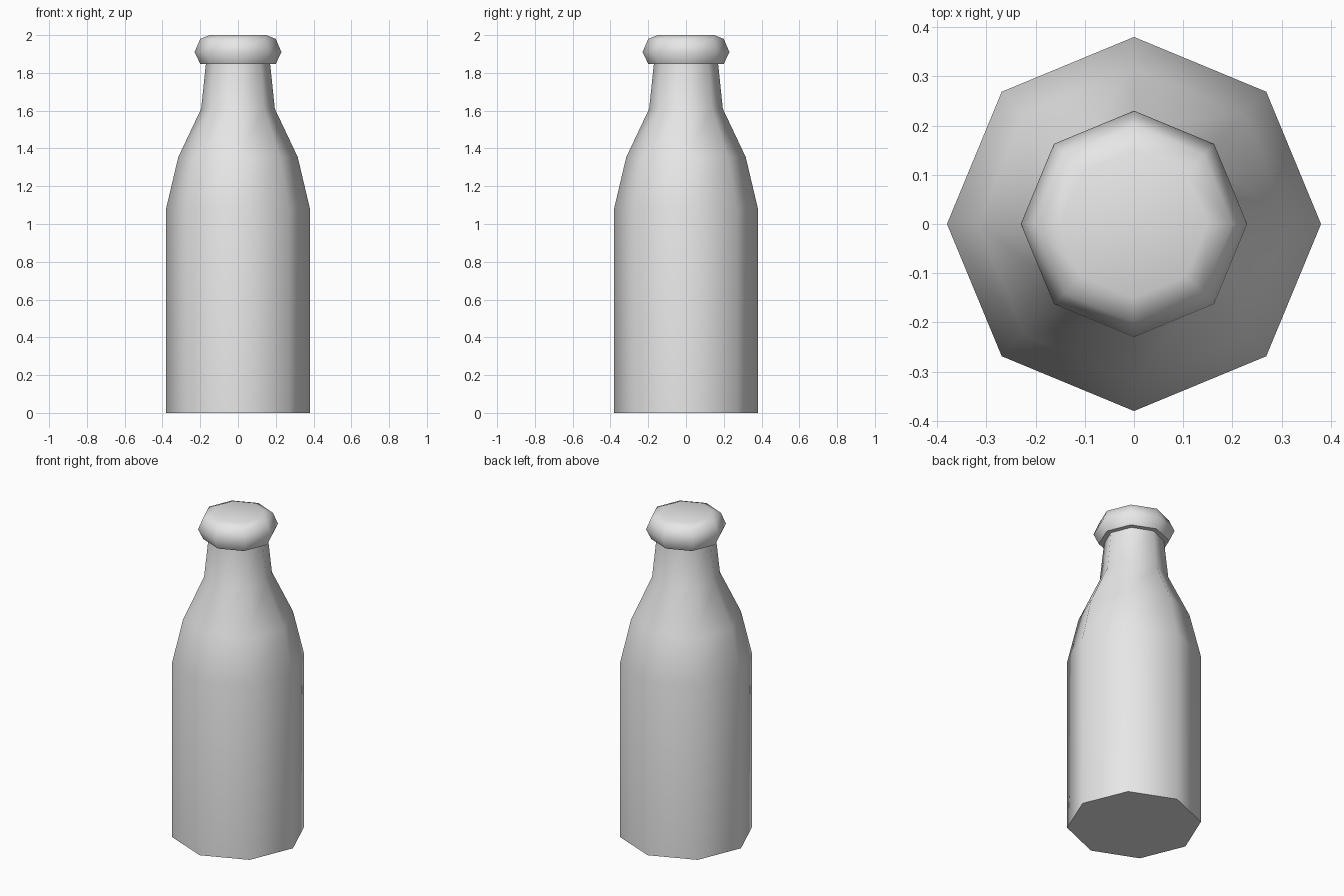
import bpy
import bmesh
from math import cos, sin, tau, radians

SIDES = 8

cube = bpy.data.objects.get("Cube")
if cube:
    bpy.data.objects.remove(cube, do_unlink=True)

grey = bpy.data.materials.new("light_grey")
grey.use_nodes = True
colour = (0.8, 0.8, 0.8, 1)
grey.diffuse_color = colour
grey.node_tree.nodes["Principled BSDF"].inputs["Base Color"].default_value = colour


def turned_part(name, profile):
    """Turn a (radius, height) profile into a closed eight-sided solid."""
    bm = bmesh.new()
    rings = [[bm.verts.new((r * cos(tau * i / SIDES), r * sin(tau * i / SIDES), z))
              for i in range(SIDES)] for r, z in profile]
    for low, high in zip(rings, rings[1:]):
        for i in range(SIDES):
            j = (i + 1) % SIDES
            bm.faces.new((low[i], low[j], high[j], high[i]))
    bm.faces.new(rings[0][::-1])
    bm.faces.new(rings[-1])
    mesh = bpy.data.meshes.new(name)
    bm.to_mesh(mesh)
    bm.free()
    mesh.materials.append(grey)
    part = bpy.data.objects.new(name, mesh)
    bpy.context.collection.objects.link(part)
    bpy.ops.object.select_all(action="DESELECT")
    part.select_set(True)
    bpy.context.view_layer.objects.active = part
    bpy.ops.object.shade_smooth_by_angle(angle=radians(65))
    return part


# Straight body, sloping shoulder and narrow neck
turned_part("bottle_body", [(0.38, 0), (0.38, 1.085), (0.316, 1.355),
                            (0.195, 1.61), (0.17, 1.85)])

# Bulging cap with a softly rounded top
turned_part("bottle_cap", [(0.2, 1.848), (0.23, 1.91), (0.2, 1.98), (0.15, 2.0)])
